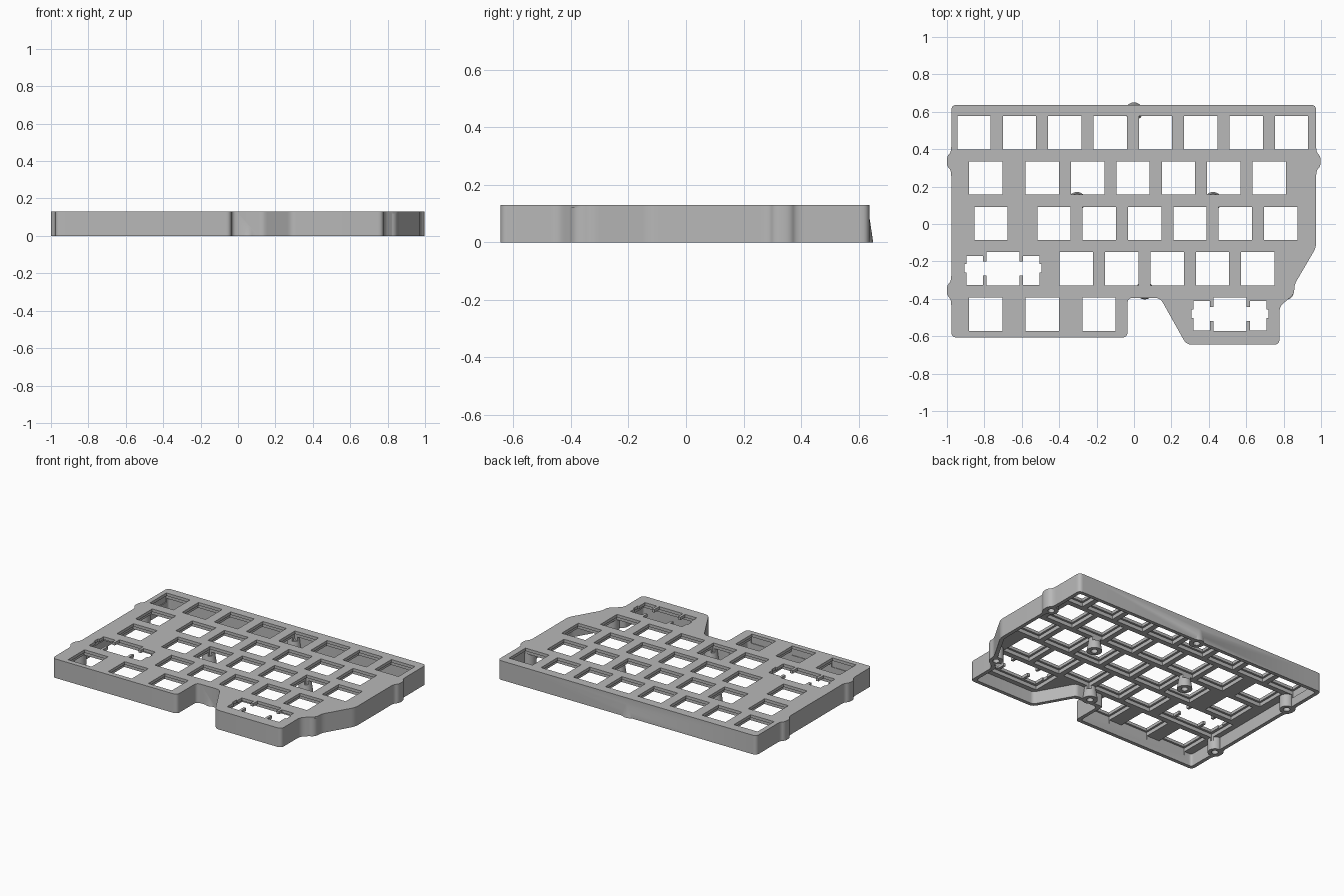
import bpy, bmesh, math
from mathutils import Vector

cube = bpy.data.objects.get("Cube")
if cube:
    bpy.data.objects.remove(cube, do_unlink=True)

HEIGHT, WALL, PITCH = 0.13, 0.025, 0.2425
HOLE, RECESS = 0.089, 0.103          # half sizes of key openings
LIP_Z, PLATE_Z = 0.11, 0.085         # underside of lip and of plate

grey = bpy.data.materials.new("case_grey")
grey.use_nodes = True
grey.diffuse_color = (0.48, 0.48, 0.48, 1)
grey.node_tree.nodes["Principled BSDF"].inputs["Base Color"].default_value = (0.48, 0.48, 0.48, 1)


def add_object(name, mesh):
    mesh.materials.clear()
    mesh.materials.append(grey)
    obj = bpy.data.objects.new(name, mesh)
    bpy.context.scene.collection.objects.link(obj)
    return obj


def prism(name, loops, z0, z1):
    """Extrude closed flat loops between two heights."""
    bm = bmesh.new()
    for loop in loops:
        face = bm.faces.new([bm.verts.new((p[0], p[1], z0)) for p in loop])
        made = bmesh.ops.extrude_face_region(bm, geom=[face])["geom"]
        for v in made:
            if isinstance(v, bmesh.types.BMVert):
                v.co.z = z1
    bmesh.ops.recalc_face_normals(bm, faces=bm.faces[:])
    mesh = bpy.data.meshes.new(name)
    bm.to_mesh(mesh)
    bm.free()
    return add_object(name, mesh)


def cones(name, items):
    """Tapered posts given as (x, y, bottom radius, top radius, z0, z1)."""
    bm = bmesh.new()
    for x, y, r0, r1, z0, z1 in items:
        made = bmesh.ops.create_cone(bm, cap_ends=True, segments=32, radius1=r0, radius2=r1, depth=z1 - z0)
        bmesh.ops.translate(bm, verts=made["verts"], vec=(x, y, (z0 + z1) / 2))
    mesh = bpy.data.meshes.new(name)
    bm.to_mesh(mesh)
    bm.free()
    return add_object(name, mesh)


def inset(points, dist):
    """Move a counter-clockwise outline inwards."""
    out = []
    for i, p in enumerate(points):
        a = (p - points[i - 1]).normalized()
        b = (points[(i + 1) % len(points)] - p).normalized()
        n, m = Vector((-a.y, a.x)), Vector((-b.y, b.x))
        out.append(p + (n + m) * dist / (1 + n.dot(m)))
    return out


def rounded(points, radius, steps=6):
    out = []
    for i, p in enumerate(points):
        a, b = points[i - 1] - p, points[(i + 1) % len(points)] - p
        s = p + a.normalized() * min(radius, a.length * 0.45)
        e = p + b.normalized() * min(radius, b.length * 0.45)
        for k in range(steps + 1):
            t = k / steps
            out.append(s * (1 - t) ** 2 + p * 2 * t * (1 - t) + e * t * t)
    return out


def box_loop(x, y, hx, hy):
    return [(x - hx, y - hy), (x + hx, y - hy), (x + hx, y + hy), (x - hx, y + hy)]


def bump(x, y, side):
    """Small bulge in a side wall, listed upwards."""
    return [(x, y - 0.05), (x + side * 0.024, y - 0.025), (x + side * 0.024, y + 0.025), (x, y + 0.05)]


def boolean(target, cutter, operation):
    mod = target.modifiers.new(cutter.name, "BOOLEAN")
    mod.operation, mod.object, mod.solver = operation, cutter, "EXACT"
    cutter.hide_render = True


# Case outline, counter-clockwise from the front left corner
outline = [(-0.977, -0.607), (-0.035, -0.607), (-0.035, -0.395), (0.14, -0.395),
           (0.28, -0.645), (0.778, -0.645), (0.778, -0.44), (0.83, -0.398),
           (0.857, -0.37), (0.857, -0.325), (0.974, -0.125)]
outline += bump(0.974, 0.335, 1) + [(0.974, 0.637), (-0.977, 0.637)]
outline += bump(-0.977, 0.335, -1)[::-1] + bump(-0.977, -0.355, -1)[::-1]
outline = [Vector(p) for p in outline]

# Key positions: rows of (y, first x, count, spacing)
rows = [(0.488, -0.855, 8, PITCH), (0.246, -0.793, 1, PITCH), (0.246, -0.49, 6, PITCH),
        (0.003, -0.764, 1, PITCH), (0.003, -0.428, 6, PITCH), (-0.24, -0.308, 5, PITCH),
        (-0.483, -0.793, 3, 0.303)]
keys = [(x + i * step, y) for y, x, n, step in rows for i in range(n)]
wide_keys = [(-0.70, -0.24), (0.513, -0.483)]

# Wide key opening with two side slots, right half then mirrored
half = [(0.089, -0.089), (0.089, -0.035), (0.107, -0.035), (0.107, -0.087), (0.195, -0.087),
        (0.195, -0.02), (0.205, -0.02), (0.205, 0.025), (0.195, 0.025), (0.195, 0.07),
        (0.107, 0.07), (0.107, 0.04), (0.089, 0.04), (0.089, 0.089)]
wide = half + [(-x, y) for x, y in reversed(half)]

openings = [box_loop(x, y, HOLE, HOLE) for x, y in keys]
openings += [[(x + a, y + b) for a, b in wide] for x, y in wide_keys]
recesses = [box_loop(x, y, RECESS, RECESS) for x, y in keys]
recesses += [box_loop(x, y, 0.215, RECESS) for x, y in wide_keys]

# Screw posts: straight ones in the side walls, tapered ones between keys
straight = [(-0.95, 0.335), (-0.95, -0.355), (0.948, 0.335), (0.81, -0.36)]
tapered = [(0, 0.602), (-0.305, 0.123), (0.423, 0.123), (0.057, -0.355)]
posts = [(x, y, 0.045, 0.045, 0, 0.12) for x, y in straight]
posts += [(x, y, 0.048, 0.03, 0, 0.12) for x, y in tapered]

case = prism("keyboard_case", [rounded(outline, 0.03)], 0, HEIGHT)
helpers = [
    (prism("cavity_cutter", [rounded(inset(outline, WALL), 0.02)], -0.1, PLATE_Z), "DIFFERENCE"),
    (cones("screw_posts", posts), "UNION"),
    (prism("recess_cutter", recesses, 0.06, LIP_Z), "DIFFERENCE"),
    (prism("key_opening_cutter", openings, 0.065, 0.3), "DIFFERENCE"),
    (cones("screw_hole_cutter", [(p[0], p[1], 0.021, 0.021, -0.05, 0.07) for p in posts]), "DIFFERENCE"),
]
for helper, operation in helpers:
    boolean(case, helper, operation)

# Bake the cuts and remove the helpers
bpy.context.view_layer.update()
baked = bpy.data.meshes.new_from_object(case.evaluated_get(bpy.context.evaluated_depsgraph_get()))
case.modifiers.clear()
case.data = baked
for helper, _ in helpers:
    bpy.data.objects.remove(helper, do_unlink=True)

for obj in bpy.context.selected_objects:
    obj.select_set(False)
case.select_set(True)
bpy.context.view_layer.objects.active = case
bpy.ops.object.shade_smooth_by_angle(angle=math.radians(30))
